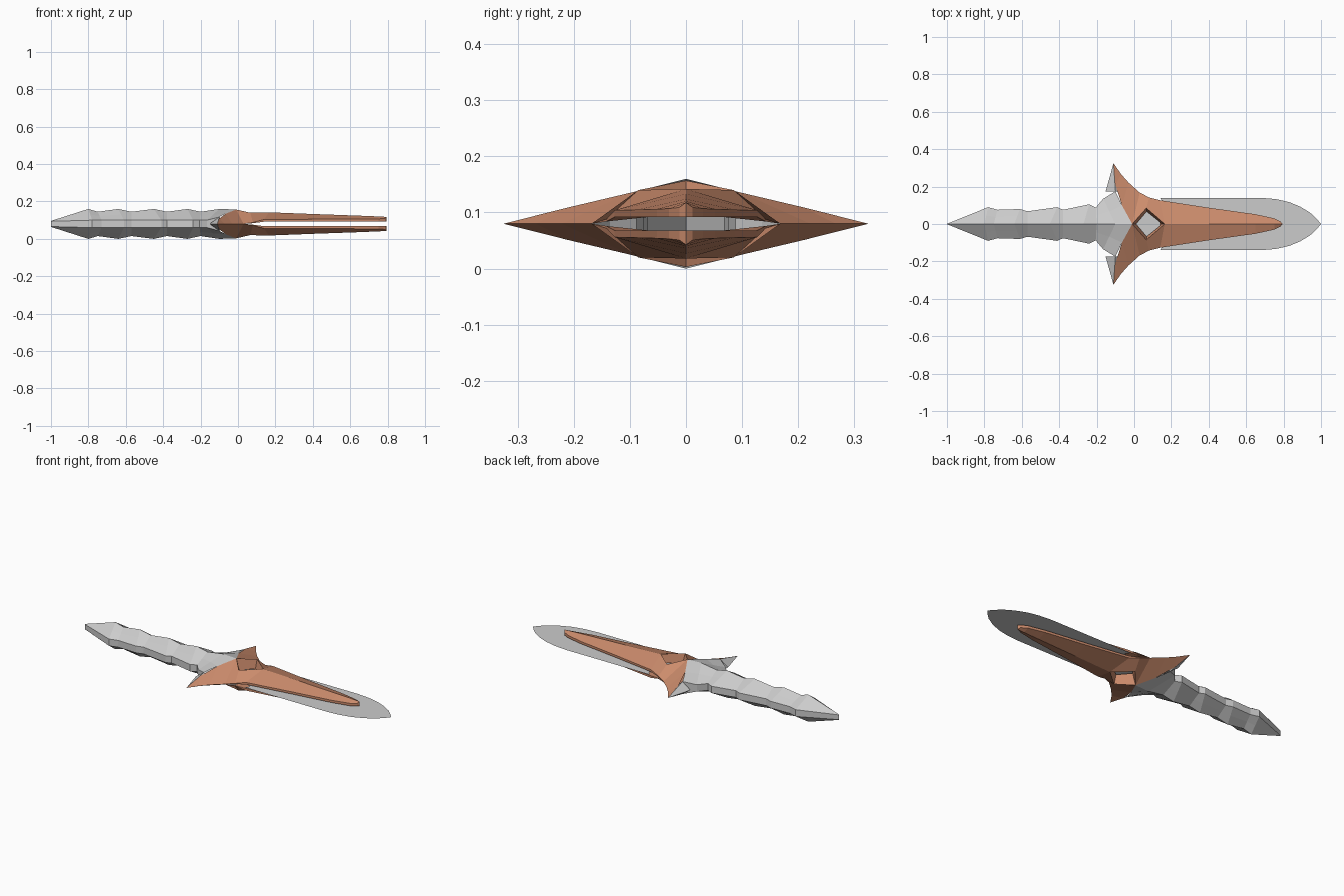
import bpy, bmesh

if "Cube" in bpy.data.objects:
    bpy.data.objects.remove(bpy.data.objects["Cube"])

ZC = 0.08  # mid plane height
copper = bpy.data.materials.new("copper")
copper.diffuse_color = (0.60, 0.26, 0.15, 1)
copper.use_nodes = True
copper.node_tree.nodes["Principled BSDF"].inputs["Base Color"].default_value = copper.diffuse_color


def finish(name, bm, mat=None, mirror=None):
    """Optionally mirror about the mid plane, weld, orient and link."""
    for axis in mirror or []:
        dup = bmesh.ops.duplicate(bm, geom=bm.verts[:] + bm.edges[:] + bm.faces[:])["geom"]
        for v in [g for g in dup if isinstance(g, bmesh.types.BMVert)]:
            v.co[axis] *= -1
    bmesh.ops.remove_doubles(bm, verts=bm.verts[:], dist=0.0002)
    bmesh.ops.recalc_face_normals(bm, faces=bm.faces[:])
    me = bpy.data.meshes.new(name)
    bm.to_mesh(me)
    bm.free()
    ob = bpy.data.objects.new(name, me)
    ob.location.z = ZC
    bpy.context.collection.objects.link(ob)
    if mat:
        me.materials.append(mat)
    return ob


def add_face(bm, pts):
    """Face from points, dropping repeated corners."""
    clean = [p for i, p in enumerate(pts) if p != pts[i - 1]]
    if len(clean) > 2:
        bm.faces.new([bm.verts.new(p) for p in clean])


def strip(bm, a, b):
    for i in range(len(a) - 1):
        add_face(bm, [a[i], a[i + 1], b[i + 1], b[i]])


# Handle: six-sided grip with stepped, slanted bands, flaring into a collar
# each ring: ridge x, ridge height, side x, side half width, side half height
rings = [(-1.0, .016, -1.0, .001, .014), (-.80, .08, -.78, .09, .02),
         (-.75, .065, -.73, .076, .02), (-.64, .08, -.61, .08, .02),
         (-.57, .065, -.57, .068, .02), (-.45, .08, -.41, .09, .02),
         (-.38, .065, -.38, .076, .02), (-.27, .08, -.24, .105, .02),
         (-.20, .065, -.205, .088, .02), (-.10, .08, -.165, .135, .02),
         (-.01, .077, -.10, .175, .037)]
bm = bmesh.new()
quarter = []
for i, (rx, rz, sx, w, h) in enumerate(rings):
    mid = ((rx + sx) / 2, w / 2, (rz + h) / 2)
    if i == len(rings) - 1:
        mid = (-.065, .10, .055)
    quarter.append([(rx, 0, rz), mid, (sx, w, h), (sx, w, 0)])
for a, b in zip(quarter, quarter[1:]):
    strip(bm, a, b)
add_face(bm, [(-1, 0, 0)] + quarter[0])
finish("handle", bm, mirror=[1, 2])

# Grey spikes behind the guard horns
bm = bmesh.new()
tip = (-.11, .325, 0)
base = [(-.152, .175, 0), (-.10, .175, .037), (-.06, .175, 0), (-.10, .175, -.037)]
for i in range(4):
    add_face(bm, [base[i - 1], base[i], tip])
add_face(bm, base)
finish("horn_spikes", bm, mirror=[1])

# Guard: two shells with horns, a diamond opening and long tapering arms
outer = [tip, (-.07, .267, 0), (-.03, .222, 0), (.03, .168, 0), (.08, .142, .004),
         (.14, .127, .012), (.40, .087, .012), (.65, .052, .012),
         (.75, .030, .012), (.785, .012, .012), (.795, 0, .012)]
inner = [tip, (-.10, .21, .029), (-.065, .10, .055), (-.01, 0, .077), (.065, .085, .060),
         (.165, 0, .062), (.40, 0, .053), (.65, 0, .044),
         (.75, 0, .040), (.785, 0, .038), (.795, 0, .038)]
rise = [0, 0, 0, 0, .004, .012, .013, .014, .015, .017, .026]
rim = [(x, y, z + r) for (x, y, z), r in zip(outer, rise)]
bm = bmesh.new()
strip(bm, outer, rim)
strip(bm, rim, inner)
# sloping walls of the diamond opening
lip = [(.010, 0, .012), (.067, .067, .012), (.150, 0, .012)]
strip(bm, inner[3:6], lip)
# arm undersides beside the blade slot
under = [(x, 0, .012) for x, y, z in outer[5:]]
strip(bm, outer[5:], under)
add_face(bm, [lip[1], lip[2], outer[5], outer[4]])
finish("guard", bm, copper, mirror=[1, 2])

# Blade: thin sheet running between the guard shells
half = [(0, .06), (.16, .115), (.14, .14), (.68, .14), (.76, .133), (.83, .117),
        (.89, .092), (.94, .062), (.975, .03)]
bm = bmesh.new()
outline = half + [(1, 0)] + [(x, -y) for x, y in reversed(half)]
add_face(bm, [(x, y, 0) for x, y in outline])
ob = finish("blade", bm)
if ob.data.polygons[0].normal.z < 0:
    ob.data.flip_normals()
